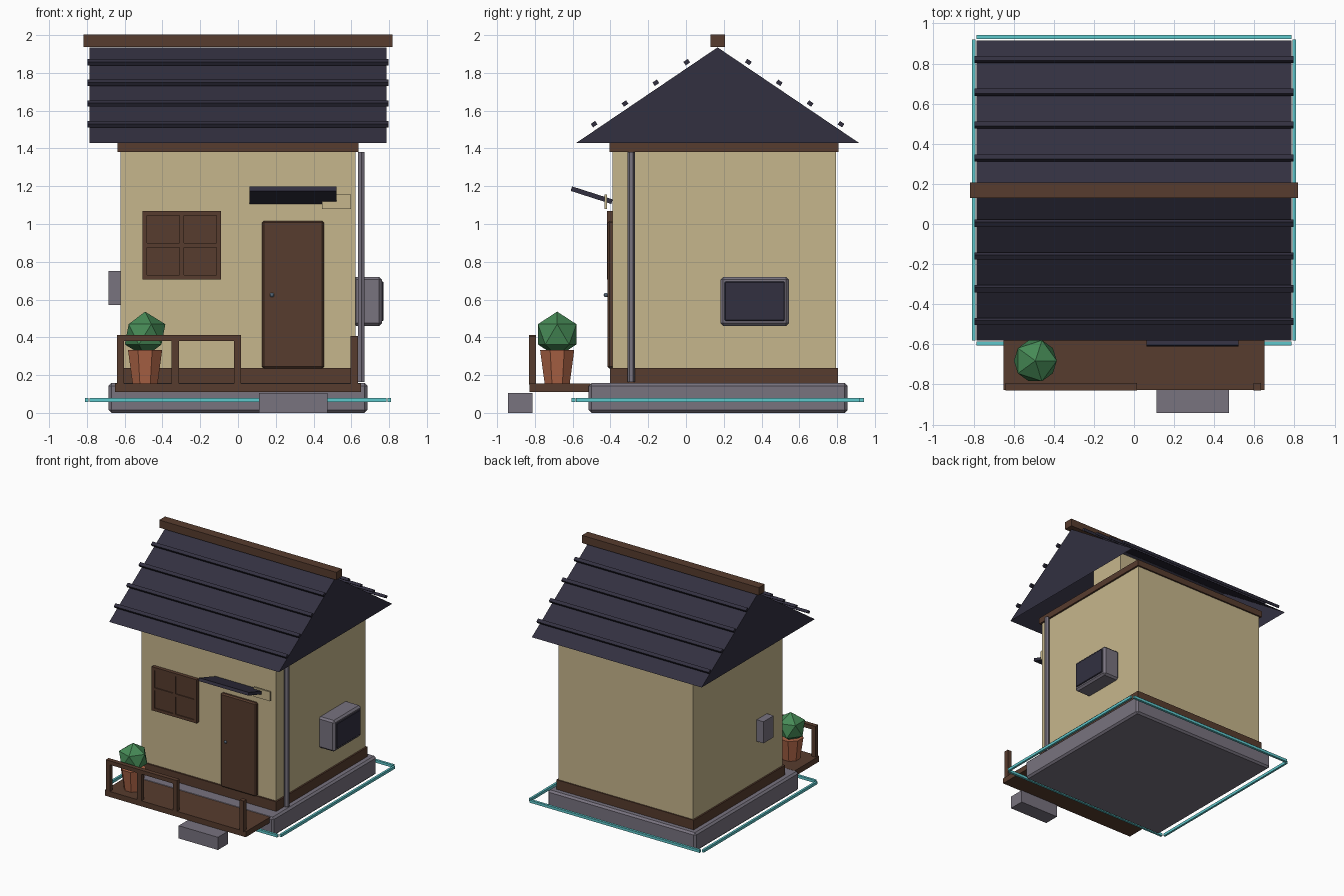
import bpy, bmesh, math
from mathutils import Matrix

if "Cube" in bpy.data.objects:
    bpy.data.objects.remove(bpy.data.objects["Cube"])


def mat(name, r, g, b):
    m = bpy.data.materials.new(name)
    lin = [((c / 255 + 0.055) / 1.055) ** 2.4 for c in (r, g, b)]
    m.diffuse_color = (*lin, 1)
    m.use_nodes = True
    m.node_tree.nodes["Principled BSDF"].inputs["Base Color"].default_value = m.diffuse_color
    return m


PLASTER = mat("plaster", 198, 182, 140)
WOOD = mat("dark_wood", 87, 60, 46)
SLATE = mat("slate", 50, 48, 64)
STONE = mat("grey_stone", 120, 115, 127)
TEAL = mat("teal", 95, 200, 204)
LEAF = mat("leaf_green", 70, 138, 86)
CLAY = mat("terracotta", 172, 100, 70)
STEEL = mat("knob_steel", 110, 130, 150)


def finish(name, bm, material):
    me = bpy.data.meshes.new(name)
    bm.to_mesh(me)
    bm.free()
    ob = bpy.data.objects.new(name, me)
    bpy.context.collection.objects.link(ob)
    me.materials.append(material)
    return ob


def box(name, material, x, y, z, bevel=0, tilt=0):
    """Box from (min, max) ranges; tilt turns it about the x axis."""
    bm = bmesh.new()
    bmesh.ops.create_cube(bm, size=1)
    bmesh.ops.scale(bm, vec=(x[1] - x[0], y[1] - y[0], z[1] - z[0]), verts=bm.verts)
    if bevel:
        bmesh.ops.bevel(bm, geom=bm.edges[:], offset=bevel, segments=1, affect='EDGES')
    ob = finish(name, bm, material)
    ob.location = [sum(r) / 2 for r in (x, y, z)]
    ob.rotation_euler[0] = tilt
    return ob


def cone(name, material, loc, r1, r2, depth, sides, turn=0):
    bm = bmesh.new()
    bmesh.ops.create_cone(bm, cap_ends=True, segments=sides, radius1=r1, radius2=r2,
                          depth=depth, matrix=Matrix.Rotation(turn, 4, 'Z'))
    ob = finish(name, bm, material)
    ob.location = loc
    return ob


# foundation and glowing ground strips
box("foundation", STONE, (-0.685, 0.685), (-0.515, 0.855), (0, 0.158), 0.015)
for i, y in enumerate((-0.595, 0.932)):
    box(f"ground_strip_y{i}", TEAL, (-0.785, 0.785), (y - 0.01, y + 0.01), (0.058, 0.08))
for i, x in enumerate((-0.8, 0.8)):
    box(f"ground_strip_x{i}", TEAL, (x - 0.009, x + 0.009), (-0.582, 0.92), (0.058, 0.08))

# walls with skirting and top band
box("walls", PLASTER, (-0.622, 0.622), (-0.388, 0.795), (0.15, 1.39))
box("skirting", WOOD, (-0.635, 0.635), (-0.402, 0.805), (0.157, 0.238))
box("top_band", WOOD, (-0.637, 0.637), (-0.405, 0.808), (1.38, 1.432))
box("attic_block", PLASTER, (-0.6, 0.6), (0.22, 0.55), (1.43, 1.62))

# roof shell, open underneath
EAVE_F, EAVE_B, RIDGE_Y, EAVE_Z, RIDGE_Z = -0.58, 0.915, 0.167, 1.43, 1.935
bm = bmesh.new()
ends = [[bm.verts.new((x, y, z)) for y, z in
         ((EAVE_F, EAVE_Z), (EAVE_B, EAVE_Z), (RIDGE_Y, RIDGE_Z))] for x in (-0.785, 0.785)]
a, b = ends
for f in ((a[0], a[2], a[1]), (b[0], b[1], b[2]),
          (a[0], b[0], b[2], a[2]), (a[1], a[2], b[2], b[1])):
    bm.faces.new(f)
finish("roof", bm, SLATE)
box("ridge_beam", WOOD, (-0.818, 0.818), (0.129, 0.206), (1.938, 2.002))

# roof battens on both slopes
slope = math.atan2(RIDGE_Z - EAVE_Z, RIDGE_Y - EAVE_F)
for s in (-1, 1):
    for i in range(4):
        y, z = RIDGE_Y + s * (0.163 + 0.1635 * i), 1.857 - 0.1095 * i
        box(f"batten_{s}_{i}", SLATE, (-0.796, 0.796), (y - 0.014, y + 0.014),
            (z - 0.011, z + 0.011), tilt=-s * slope)

# window with raised frame and cross bars
WX, WZ = (-0.505, -0.09), (0.705, 1.07)
box("window_panel", WOOD, WX, (-0.41, -0.385), WZ)
for i in range(3):
    x = (WX[0] + 0.012, sum(WX) / 2, WX[1] - 0.012)[i]
    z = (WZ[0] + 0.012, sum(WZ) / 2, WZ[1] - 0.012)[i]
    box(f"window_bar_v{i}", WOOD, (x - 0.012, x + 0.012), (-0.418, -0.405), WZ)
    box(f"window_bar_h{i}", WOOD, WX, (-0.418, -0.405), (z - 0.012, z + 0.012))

# door, knob, awning and sign board
box("door", WOOD, (0.127, 0.456), (-0.415, -0.38), (0.235, 1.017), 0.01)
bm = bmesh.new()
bmesh.ops.create_uvsphere(bm, u_segments=8, v_segments=6, radius=0.012)
finish("door_knob", bm, STEEL).location = (0.18, -0.424, 0.624)
box("awning", SLATE, (0.062, 0.521), (-0.612, -0.386), (1.14, 1.165), tilt=-0.31)
box("sign_board", PLASTER, (0.445, 0.598), (-0.432, -0.418), (1.08, 1.157))

# wall units and drainpipe
box("wall_unit", STONE, (0.61, 0.762), (0.182, 0.545), (0.46, 0.72), 0.015)
box("wall_unit_screen", SLATE, (0.75, 0.771), (0.205, 0.522), (0.487, 0.695), 0.004)
box("meter_box", STONE, (-0.685, -0.615), (-0.18, -0.045), (0.57, 0.75))
cone("drainpipe", STONE, (0.653, -0.29, 0.772), 0.02, 0.02, 1.216, 6)

# porch deck, step and railing
box("porch_deck", WOOD, (-0.652, 0.652), (-0.828, -0.505), (0.11, 0.156))
box("porch_step", STONE, (0.112, 0.475), (-0.943, -0.812), (0, 0.106))
for i, x in enumerate((-0.622, -0.332, -0.003, 0.615)):
    box(f"rail_post_{i}", WOOD, (x - 0.019, x + 0.019), (-0.83, -0.793), (0.15, 0.408))
box("top_rail", WOOD, (-0.641, 0.016), (-0.83, -0.793), (0.38, 0.413))

# potted shrub
cone("plant_pot", CLAY, (-0.492, -0.682, 0.245), 0.072, 0.098, 0.178, 8, math.pi / 8)
bm = bmesh.new()
bmesh.ops.create_icosphere(bm, subdivisions=1, radius=0.12)
finish("shrub", bm, LEAF).location = (-0.492, -0.682, 0.416)
